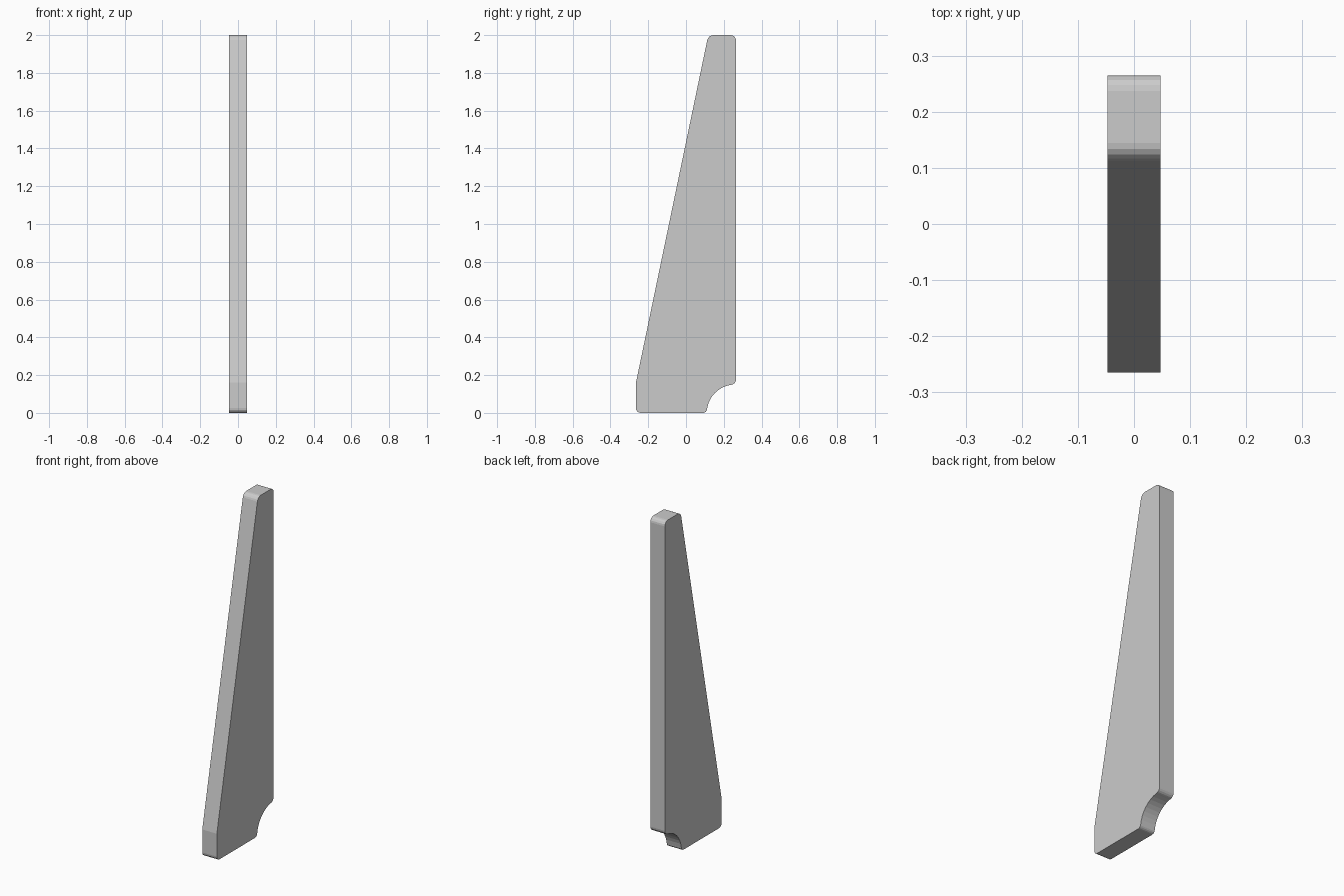
import bpy, bmesh, math
from mathutils import Vector

if "Cube" in bpy.data.objects:
    bpy.data.objects.remove(bpy.data.objects["Cube"])

HALF_X = 0.0475


def rounded(prev, corner, nxt, d, steps=4):
    """Points rounding a corner, starting and ending d away from it."""
    p, c, n = Vector(prev), Vector(corner), Vector(nxt)
    a = c + (p - c).normalized() * d
    b = c + (n - c).normalized() * d
    pts = []
    for i in range(steps + 1):
        t = i / steps
        w = math.sqrt(0.5) * 2 * t * (1 - t)  # rational curve gives a true arc
        s = (1 - t) ** 2 + w + t ** 2
        pts.append((a * (1 - t) ** 2 + c * w + b * t ** 2) / s)
    return pts


# Main outline corners as (y, z)
foot, heel = (-0.265, 0.0), (-0.265, 0.16)
tip, top = (0.118, 2.0), (0.265, 2.0)
cove_top, cove_bottom = (0.265, 0.152), (0.111, 0.0)

# Concave cut at the lower back
cove = []
for i in range(9):
    a = math.radians(100 + 72 * i / 8)
    cove.append(Vector((0.26 + 0.15 * math.cos(a), 0.15 * math.sin(a))))

profile = rounded(cove_bottom, foot, heel, 0.025)
profile.append(Vector(heel))
profile += rounded(heel, tip, top, 0.026)
profile += rounded(tip, top, cove_top, 0.028)
profile += rounded(top, cove_top, cove[0], 0.025)
profile += cove
profile += rounded(cove[-1], cove_bottom, foot, 0.02)

# Extrude the profile into a slab
bm = bmesh.new()
face = bm.faces.new([bm.verts.new((-HALF_X, p.x, p.y)) for p in profile])
ext = bmesh.ops.extrude_face_region(bm, geom=[face])
verts = [g for g in ext["geom"] if isinstance(g, bmesh.types.BMVert)]
bmesh.ops.translate(bm, verts=verts, vec=(2 * HALF_X, 0, 0))
bmesh.ops.remove_doubles(bm, verts=bm.verts, dist=0.0005)
bmesh.ops.recalc_face_normals(bm, faces=bm.faces)

mesh = bpy.data.meshes.new("tapered_panel")
bm.to_mesh(mesh)
bm.free()
bpy.context.collection.objects.link(bpy.data.objects.new("tapered_panel", mesh))
